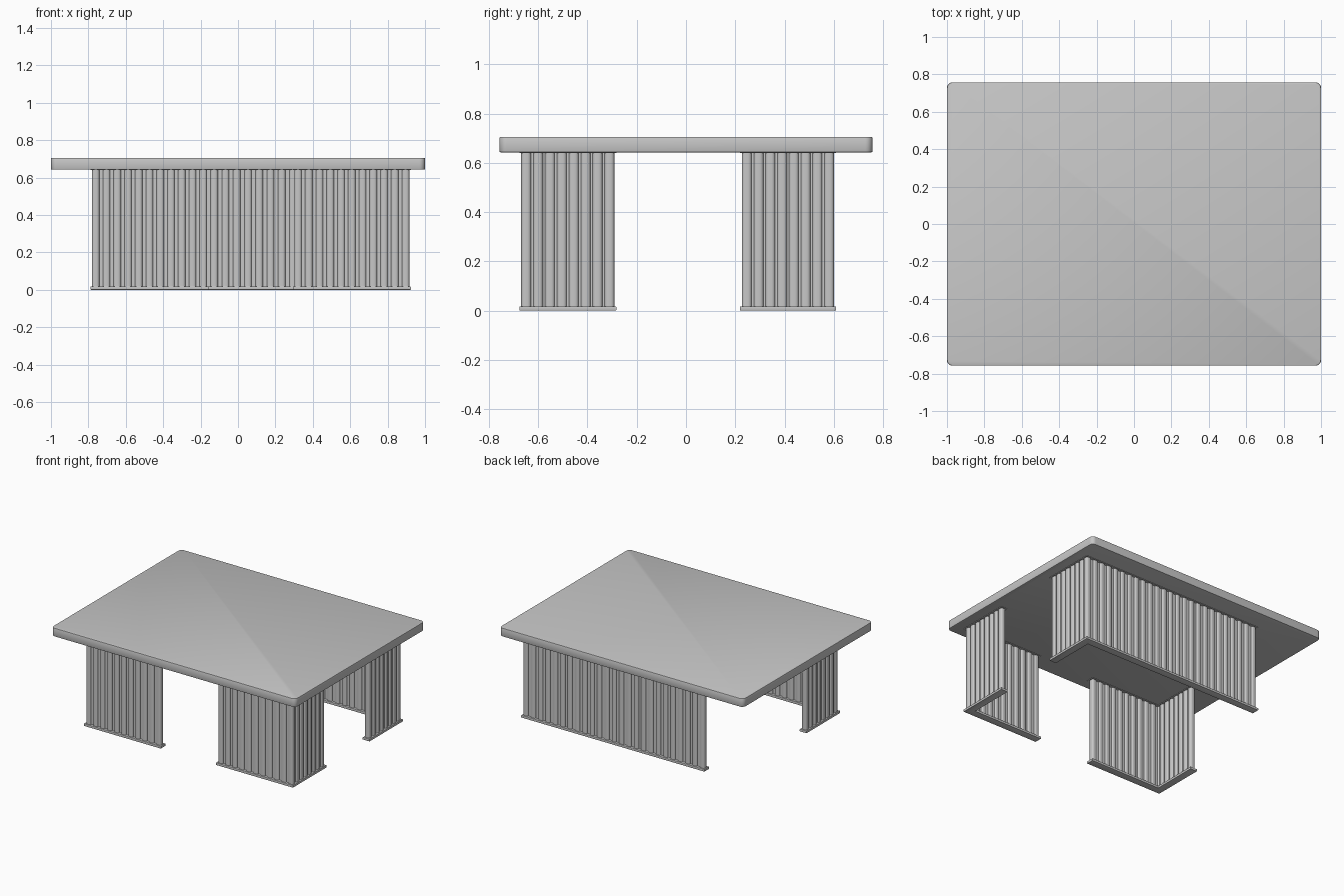
import bpy
import bmesh
from math import cos, sin, pi, radians
from mathutils import Vector

cube = bpy.data.objects.get("Cube")
if cube:
    bpy.data.objects.remove(cube, do_unlink=True)

# Single light grey finish
GREY = (0.57, 0.57, 0.57, 1.0)
grey = bpy.data.materials.new("light_grey")
grey.use_nodes = True
grey.diffuse_color = GREY
grey.node_tree.nodes["Principled BSDF"].inputs["Base Color"].default_value = GREY


def rounded_rect(cx, cy, w, d, r, steps):
    """Outline of a rectangle with rounded corners."""
    pts = []
    for q, (sx, sy) in enumerate([(1, 1), (-1, 1), (-1, -1), (1, -1)]):
        for k in range(steps + 1):
            a = (q + k / steps) * pi / 2
            pts.append((cx + sx * (w / 2 - r) + r * cos(a),
                        cy + sy * (d / 2 - r) + r * sin(a)))
    return pts


def build(name, outlines, z0, z1, edge=0.0):
    """Extrude flat outlines from z0 to z1 into one object."""
    bm = bmesh.new()
    for pts in outlines:
        face = bm.faces.new([bm.verts.new((x, y, z0)) for x, y in pts])
        top = bmesh.ops.extrude_face_region(bm, geom=[face])
        moved = [v for v in top["geom"] if isinstance(v, bmesh.types.BMVert)]
        bmesh.ops.translate(bm, verts=moved, vec=Vector((0, 0, z1 - z0)))
    bmesh.ops.recalc_face_normals(bm, faces=bm.faces)
    if edge:
        rims = [e for e in bm.edges
                if abs(e.verts[0].co.z - e.verts[1].co.z) < 1e-6]
        bmesh.ops.bevel(bm, geom=rims, offset=edge, segments=2,
                        profile=0.5, affect="EDGES")
    mesh = bpy.data.meshes.new(name)
    bm.to_mesh(mesh)
    bm.free()
    mesh.shade_smooth()
    mesh.set_sharp_from_angle(angle=radians(35))
    mesh.materials.append(grey)
    obj = bpy.data.objects.new(name, mesh)
    bpy.context.collection.objects.link(obj)
    return obj


WALL = 0.042      # thickness of a slatted wall
TABLE_Z = 0.643   # underside of the top
BASE_Z = 0.018


def l_shape(cx, cy, ex, ey, thick, grow):
    """L outline from an outer corner to the two wall ends."""
    sx = 1 if ex > cx else -1
    sy = 1 if ey > cy else -1
    cx, cy = cx - sx * grow, cy - sy * grow
    ex, ey = ex + sx * grow, ey + sy * grow
    tx, ty = sx * thick, sy * thick
    return [(cx, cy), (ex, cy), (ex, cy + ty),
            (cx + tx, cy + ty), (cx + tx, ey), (cx, ey)]


def slatted_leg(name, cx, cy, ex, ey, nx, ny):
    """L-shaped fluted leg with a base plate and a cap plate."""
    sx = 1 if ex > cx else -1
    sy = 1 if ey > cy else -1
    half = WALL / 2
    ax, ay = cx + sx * half, cy + sy * half
    bx, by = ex - sx * half, ey - sy * half
    centres = [(ax + (bx - ax) * i / (nx - 1), ay) for i in range(nx)]
    centres += [(ax, ay + (by - ay) * i / (ny - 1)) for i in range(1, ny)]
    # Rounded vertical slats
    build(name + "_slats",
          [rounded_rect(x, y, WALL - 0.002, WALL - 0.002, 0.014, 4)
           for x, y in centres], BASE_Z - 0.004, TABLE_Z + 0.004)
    # Thin core panel closing the gaps
    build(name + "_core", [l_shape(cx, cy, ex, ey, WALL - 0.024, -0.012)],
          BASE_Z - 0.004, TABLE_Z + 0.004)
    # Plates at the floor and under the top
    plate = l_shape(cx, cy, ex, ey, WALL + 0.014, 0.007)
    build(name + "_base", [plate], 0.0, BASE_Z, 0.003)
    build(name + "_cap", [plate], TABLE_Z - 0.003, TABLE_Z + 0.012)


# Table top
build("table_top", [rounded_rect(0, 0, 2.0, 1.515, 0.03, 6)],
      TABLE_Z, 0.706, 0.005)

# Legs: outer corner, wall ends, slat counts
slatted_leg("front_right_leg", -0.782, -0.67, -0.165, -0.29, 11, 8)
slatted_leg("front_left_leg", 0.917, -0.67, 0.30, -0.29, 11, 8)
slatted_leg("back_leg", 0.917, 0.602, -0.57, 0.226, 25, 8)
